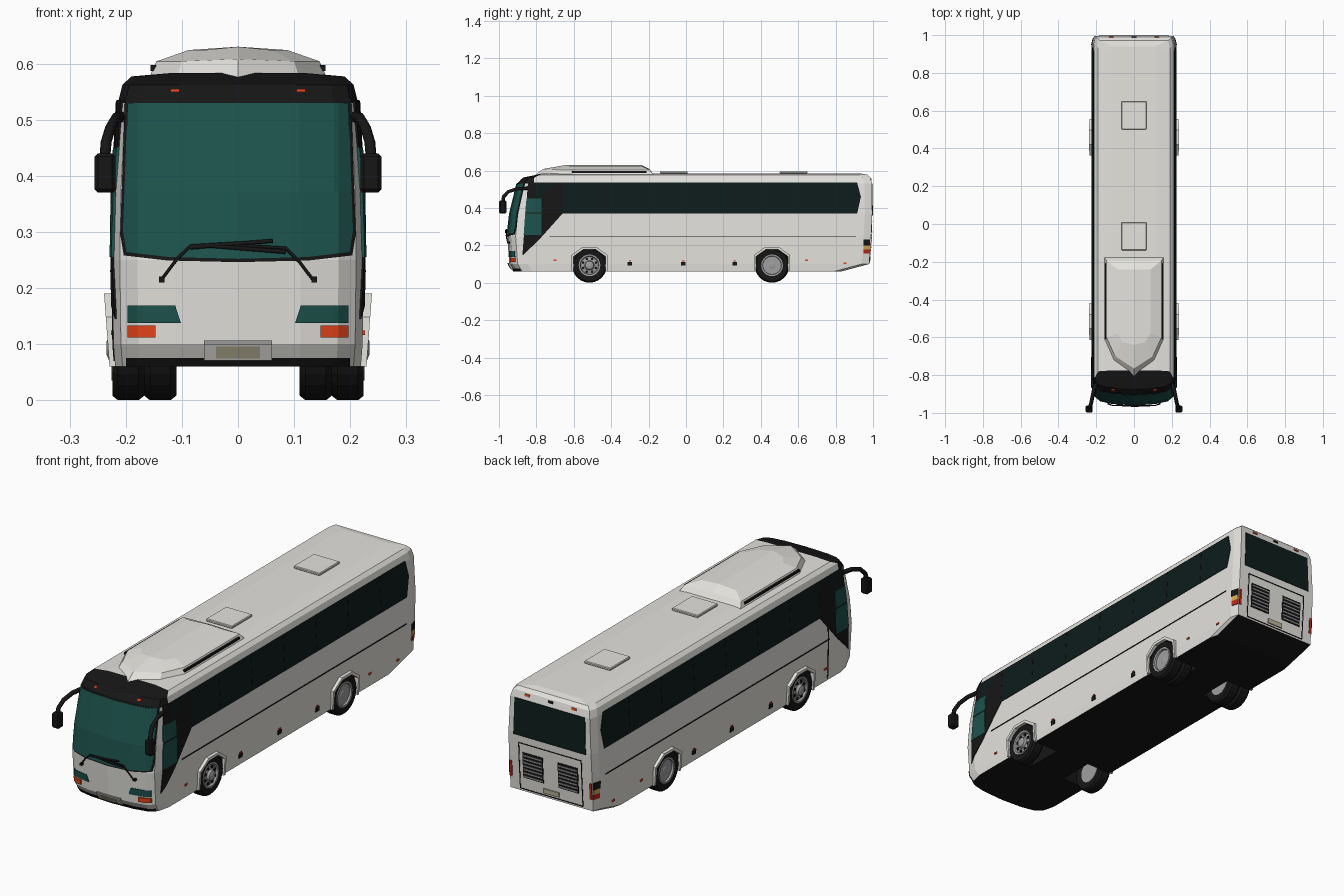
import bpy, bmesh, math
from mathutils import Vector

if "Cube" in bpy.data.objects:
    bpy.data.objects.remove(bpy.data.objects["Cube"])

def mat(name, r, g, b):
    m = bpy.data.materials.new(name)
    m.diffuse_color = (r, g, b, 1)
    m.use_nodes = True
    m.node_tree.nodes["Principled BSDF"].inputs["Base Color"].default_value = m.diffuse_color
    return m
WHITE = mat("white_paint", .78, .77, .73)
BLACK = mat("black_trim", .008, .008, .008)
DARK = mat("dark_glass", .004, .012, .011)
TEAL = mat("teal_glass", .012, .085, .072)
ORANGE = mat("orange_lens", .8, .06, .01)
RED = mat("red_lens", .5, .02, .01)
YELLOW = mat("yellow_lens", .65, .4, .08)
BEIGE = mat("plate_beige", .5, .46, .32)
STEEL = mat("steel", .35, .35, .35)

def finish(bm, name, *mats, recalc=True):
    if recalc:
        bmesh.ops.recalc_face_normals(bm, faces=bm.faces)
    me = bpy.data.meshes.new(name)
    bm.to_mesh(me)
    bm.free()
    for m in mats:
        me.materials.append(m)
    ob = bpy.data.objects.new(name, me)
    bpy.context.collection.objects.link(ob)
    return ob

def lerp(pts, t):
    for (a, b), (c, d) in zip(pts, pts[1:]):
        if t <= c:
            return b + (d - b) * max(0, t - a) / max(c - a, 1e-6)
    return pts[-1][1]

# Body rings: height, nose y, rear y, half width, nose curvature
RINGS = [(.06, -.92, .83, .219, 1), (.10, -.945, .98, .222, 1), (.25, -.956, .99, .224, 1),
         (.37, -.942, .996, .222, 1), (.53, -.903, .994, .214, .9), (.562, -.872, .985, .206, .6),
         (.577, -.80, .972, .19, .2), (.583, -.775, .94, .12, 0)]

def plan(z):
    f, r, w, c = [lerp([(q[0], q[i]) for q in RINGS], z) for i in (1, 2, 3, 4)]
    return [(0, f), (.5*w, f + .006*c), (.8*w, f + .02*c), (.94*w, f + .045*c),
            (w, f + .1*c), (w, r - .04), (.95*w, r), (0, r)]

def front_y(x, z):
    return lerp(plan(z)[:5], abs(x))

def side_x(y, z):
    return lerp([(b, a) for a, b in plan(z)[:7]], y)

def loft(bm, rings):
    vs = [[bm.verts.new(p) for p in r] for r in rings]
    n = len(vs[0])
    faces = [[bm.faces.new((a[i], a[(i+1) % n], b[(i+1) % n], b[i])) for i in range(n)]
             for a, b in zip(vs, vs[1:])]
    return vs, faces

# Body shell
bm = bmesh.new()
rings = []
for q in RINGS:
    p = plan(q[0])
    rings.append([(x, y, q[0]) for x, y in p] + [(-x, y, q[0]) for x, y in p[-2:0:-1]])
vs, rows = loft(bm, rings)
bm.faces.new(vs[0]).material_index = 1
bm.faces.new(vs[-1])
for k, row in enumerate(rows):
    for i in (0, 1, 2, 3, 10, 11, 12, 13):
        row[i].material_index = 1 if k >= 4 else 0
for i in (6, 7):
    rows[0][i].material_index = 1
body = finish(bm, "body", WHITE, BLACK)

# Wheel wells cut from the body
AXLES = (-.516, .46)
ARCH = [(-.097, .06), (-.097, .148), (-.038, .19), (.038, .19), (.097, .148), (.097, .06)]
INNER = [(-.086, .06), (-.086, .14), (-.033, .177), (.033, .177), (.086, .14), (.086, .06)]
bm = bmesh.new()
well = [(-.086, -.02)] + INNER[1:-1] + [(.086, -.02)]
for cy in AXLES:
    for s in (-1, 1):
        v, f = loft(bm, [[(s*x, cy + y, z) for y, z in well] for x in (.09, .3)])
        bm.faces.new(v[0])
        bm.faces.new(v[1])
for f in bm.faces:
    f.material_index = 1
cutter = finish(bm, "well_cutter", WHITE, BLACK)
cutter.hide_render = True
mod = body.modifiers.new("wells", 'BOOLEAN')
mod.operation, mod.object, mod.solver = 'DIFFERENCE', cutter, 'EXACT'
bpy.context.view_layer.objects.active = body
bpy.ops.object.modifier_apply(modifier="wells")
bpy.data.objects.remove(cutter)

# Thin panel that follows the front, rear or a side of the body
def panel(name, where, pts, m, off=.003):
    bm = bmesh.new()
    bm.faces.new([bm.verts.new((u, 0, v)) for u, v in pts])
    us = {"front": [0] + [s*x for s in (1, -1) for x in (.107, .112, .171, .179, .204)],
          "rear": []}.get(where, [-.9, -.875, -.85, -.82, .952])
    for co, no in [((u, 0, 0), (1, 0, 0)) for u in us] + [((0, 0, q[0]), (0, 0, 1)) for q in RINGS]:
        bmesh.ops.bisect_plane(bm, geom=bm.verts[:] + bm.edges[:] + bm.faces[:],
                               plane_co=co, plane_no=no, dist=1e-5)
    res = bmesh.ops.extrude_face_region(bm, geom=bm.faces[:])
    top = {v for v in res["geom"] if isinstance(v, bmesh.types.BMVert)}
    for v in bm.verts:
        o, u, z = (off if v in top else -.004), v.co.x, v.co.z
        if where == "front":
            v.co.y = front_y(u, z) - o
        elif where == "rear":
            v.co.y = plan(z)[-1][1] + o
        else:
            s = 1 if where == "right" else -1
            v.co = (s*(side_x(u, z) + o), u, z)
    return finish(bm, name, m)

def rect(a, b, c, d):
    return [(a, c), (b, c), (b, d), (a, d)]

# Front: windscreen, bumper, lamps and plate
def screen(w, lo, hi):
    return [(-w*.97, lo + .012), (-w*.6, lo + .003), (0, lo), (w*.6, lo + .003), (w*.97, lo + .012),
            (w, lo + .05), (w*.96, hi), (-w*.96, hi), (-w, lo + .05)]
panel("windscreen_seal", "front", screen(.21, .246, .534), BLACK, .002)
panel("windscreen", "front", screen(.205, .252, .53), TEAL, .004)
panel("lower_bumper", "front", rect(-.2, .2, .06, .075), BLACK)
panel("plate_holder", "front", rect(-.061, .061, .071, .098), WHITE, .008)
panel("plate_holder_top", "front", rect(-.061, .061, .098, .106), STEEL, .008)
panel("front_plate", "front", rect(-.039, .039, .074, .096), BEIGE, .01)
for s in (-1, 1):
    panel("headlight", "front", [(s*x, z) for x, z in
          ((.102, .138), (.197, .138), (.197, .169), (.112, .169))], TEAL)
    panel("indicator", "front", rect(s*.172 - .025, s*.172 + .025, .112, .133), ORANGE, .008)
    panel("roof_marker", "front", rect(s*.112 - .008, s*.112 + .008, .549, .555), ORANGE, .006)

# Sides: glazing, trim, markers, vents and tail lamps
for side in ("right", "left"):
    P = lambda n, pts, m, off=.003: panel(side + "_" + n, side, pts, m, off)
    P("window_band", [(-.8, .37), (.915, .37), (.935, .46), (.915, .535), (-.8, .535)], DARK)
    P("cab_surround", [(-.875, .145), (-.79, .225), (-.66, .37), (-.66, .535), (-.845, .535)], BLACK, .0035)
    P("cab_window_lower", [(-.868, .255), (-.772, .255), (-.772, .37), (-.86, .37)], TEAL, .005)
    P("cab_window_upper", [(-.86, .376), (-.772, .376), (-.772, .45), (-.853, .45)], TEAL, .005)
    for i in range(6):
        y = -.45 + i*.235
        P("window_divider", rect(y, y + .005, .372, .533), BLACK, .004)
    P("trim_line", rect(-.73, .91, .246, .251), BLACK, .002)
    for y in (-.3, -.015, .26):
        P("vent", rect(y - .012, y + .012, .093, .112), BLACK, .004)
        P("vent_marker", rect(y - .006, y + .006, .113, .12), RED, .004)
    for y, z in ((-.70, .12), (.645, .12), (.85, .105)):
        P("side_marker", rect(y - .008, y + .008, z - .004, z + .004), ORANGE, .004)
    P("tail_lamp_top", rect(.948, .984, .2, .232), BLACK, .004)
    P("tail_lamp_middle", rect(.95, .983, .178, .2), YELLOW, .004)
    P("tail_lamp_bottom", rect(.95, .983, .155, .178), RED, .004)
panel("door_seam", "left", rect(-.722, -.717, .07, .31), BLACK, .002)

# Rear: window, engine cover, grilles, lamps and plate
panel("rear_window", "rear", [(-.185, .36), (.185, .36), (.18, .53), (-.18, .53)], DARK)
for s in (-1, 1):
    panel("engine_cover_side", "rear", rect(s*.16 - .002, s*.16 + .002, .11, .325), BLACK, .002)
    panel("grille", "rear", rect(s*.09 - .052, s*.09 + .052, .165, .285), BLACK, .002)
    for i in range(7):
        z = .17 + i*.0165
        panel("grille_slat", "rear", rect(s*.09 - .048, s*.09 + .048, z, z + .006), STEEL, .005)
    panel("rear_tail_lamp", "rear", rect(s*.204 - .006, s*.204 + .006, .155, .23), RED)
for z in (.11, .325):
    panel("engine_cover_seam", "rear", rect(-.16, .16, z - .002, z + .002), BLACK, .002)
panel("rear_plate", "rear", rect(-.04, .04, .12, .142), BEIGE, .005)
for x, m in ((-.12, ORANGE), (0, BLACK), (.12, ORANGE)):
    panel("rear_roof_marker", "rear", rect(x - .012, x + .012, .547, .556), m, .004)

# Wheels turned about the x axis
def lathe(name, prof, cy, s, m, n=24, cz=.093):
    bm = bmesh.new()
    v, f = loft(bm, [[(s*x, cy + r*math.cos(2*math.pi*i/n), cz + r*math.sin(2*math.pi*i/n))
                      for i in range(n)] for r, x in prof])
    bm.faces.new(v[0])
    bm.faces.new(v[-1])
    return finish(bm, name, m)

for cy, rear in zip(AXLES, (False, True)):
    for s in (-1, 1):
        for x0 in ((.167, .11) if rear else (.167,)):
            lathe("tyre", [(.056, x0 + .004), (.085, x0), (.093, x0 + .01), (.093, x0 + .047),
                           (.085, x0 + .057), (.056, x0 + .054), (.054, x0 + .03)], cy, s, BLACK)
            lathe("inner_disc", [(.055, x0 + .003), (.055, x0 + .03)], cy, s, STEEL)
        d = .205 if rear else .222
        lathe("rim", [(.058, .215), (.058, .225), (.05, .224), (.046, .2 if rear else .214),
                      (.026, d - .003), (.022, d + .008), (.012, d + .012)], cy, s, STEEL)
        for i in range(8):
            a = math.pi*(i + .5)/4
            lathe("rim_hole", [(.007, .19), (.007, d - .001)], cy + .037*math.cos(a), s, BLACK,
                  8, .093 + .037*math.sin(a))
        # Wheel arch flare
        lean = lambda z: .229 + (z - .06)*.075
        bm = bmesh.new()
        secs = [[(s*.215, cy + o[0], o[1]), (s*lean(o[1]), cy + o[0], o[1]),
                 (s*lean(i[1]), cy + i[0], i[1]), (s*.215, cy + i[0], i[1])] for o, i in zip(ARCH, INNER)]
        v, f = loft(bm, secs)
        bm.faces.new(v[0])
        bm.faces.new(v[-1])
        finish(bm, "wheel_arch", WHITE)

# Roof air conditioner
bm = bmesh.new()
rings = []
for z, crown, half in ((.572, 0, [(0, -.81), (.11, -.73), (.16, -.61), (.16, -.17), (0, -.17)]),
                       (.604, .004, [(0, -.765), (.1, -.70), (.145, -.6), (.145, -.195), (0, -.195)]),
                       (.624, .006, [(0, -.64), (.06, -.625), (.088, -.58), (.088, -.24), (0, -.24)])):
    rings.append([(x, y, z + (crown if x == 0 else 0)) for x, y in half] +
                 [(-x, y, z) for x, y in half[-2:0:-1]])
v, f = loft(bm, rings)
bm.faces.new(v[0])
t = v[-1]
bm.faces.new(t[:5])
bm.faces.new([t[0]] + t[4:])
finish(bm, "air_conditioner", WHITE)

def box(name, c, size, m, bevel=0):
    bm = bmesh.new()
    bmesh.ops.create_cube(bm, size=1)
    for v in bm.verts:
        v.co = Vector([c[i] + v.co[i]*size[i] for i in range(3)])
    if bevel:
        bmesh.ops.bevel(bm, geom=bm.edges[:], offset=bevel, segments=1, affect='EDGES')
    return finish(bm, name, m)

for s in (-1, 1):
    box("air_grille", (s*.151, -.41, .592), (.01, .4, .01), BLACK)
for y in (.575, -.065):
    box("roof_hatch_base", (0, y, .583), (.126, .14, .012), STEEL)
    box("roof_hatch", (0, y, .59), (.134, .148, .012), WHITE, .003)

# Mirrors and wipers
def tube(name, pts, r, m):
    cu = bpy.data.curves.new(name, 'CURVE')
    cu.dimensions, cu.bevel_depth, cu.bevel_resolution, cu.use_fill_caps = '3D', r, 1, True
    sp = cu.splines.new('POLY')
    sp.points.add(len(pts) - 1)
    for p, q in zip(sp.points, pts):
        p.co = (*q, 1)
    tmp = bpy.data.objects.new(name, cu)
    me = bpy.data.meshes.new_from_object(tmp)
    bpy.data.objects.remove(tmp)
    me.materials.clear()
    me.materials.append(m)
    bpy.context.collection.objects.link(bpy.data.objects.new(name, me))

for s in (-1, 1):
    tube("mirror_arm", [(s*.206, -.845, .505), (s*.217, -.9, .503), (s*.227, -.95, .487),
                        (s*.235, -.975, .46), (s*.238, -.98, .425)], .01, BLACK)
    box("mirror_head", (s*.237, -.98, .405), (.037, .038, .07), BLACK, .006)
    on = lambda x, z, g=.011: (x, front_y(x, z) - g, z)
    dz = .004 if s > 0 else 0
    tube("wiper_arm", [on(s*x, z - dz) for x, z in ((.135, .217), (.11, .25), (.085, .275), (-.0, .28))], .003, BLACK)
    tube("wiper_blade", [on(s*x, z - 2*dz) for x, z in ((.085, .272), (0, .279), (-.062, .284))], .004, BLACK)
    box("wiper_pivot", on(s*.136, .215, .006), (.01, .016, .01), BLACK)
